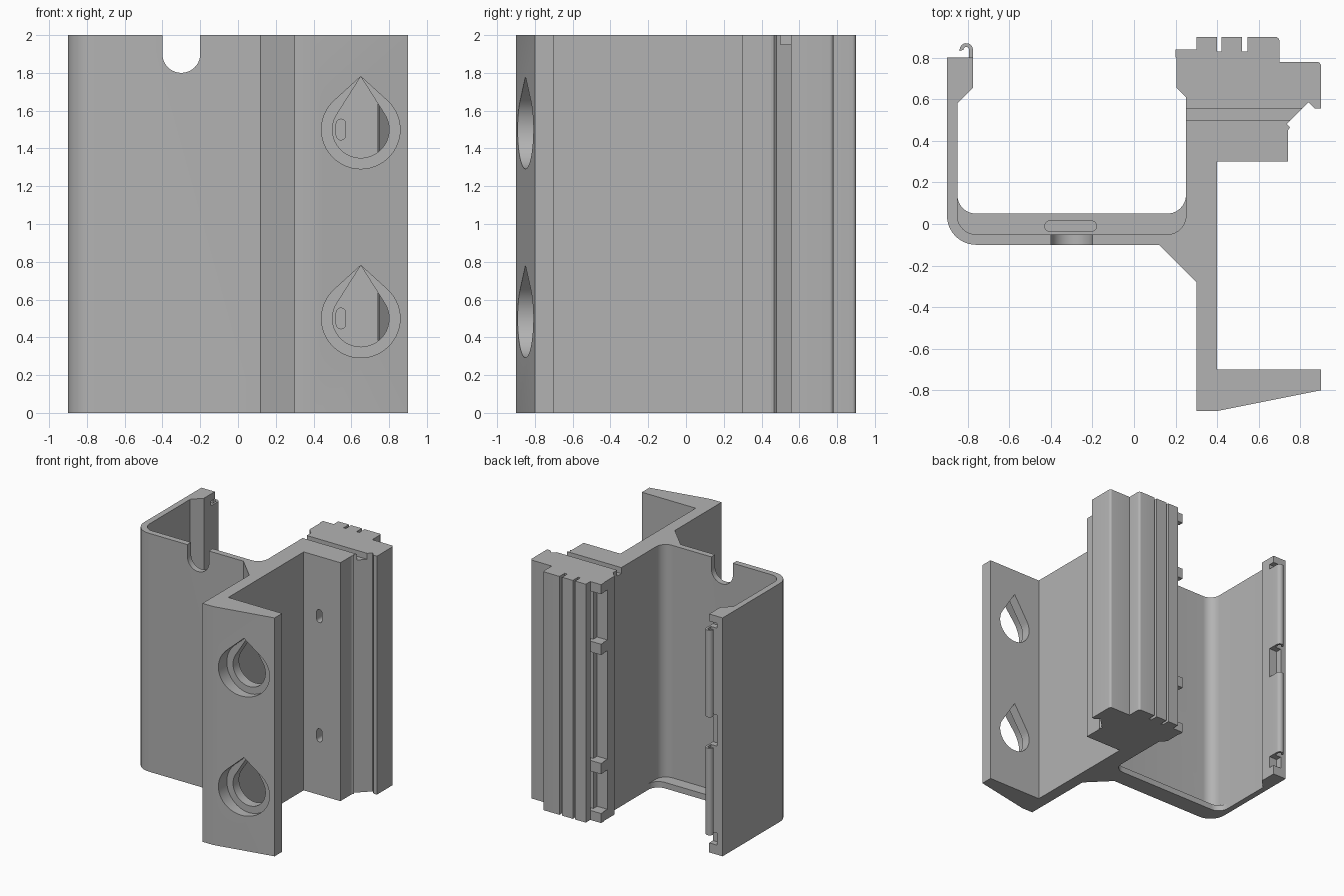
import bpy, bmesh, math

cube = bpy.data.objects.get("Cube")
if cube:
    bpy.data.objects.remove(cube, do_unlink=True)

grey = bpy.data.materials.new("plain grey")
grey.use_nodes = True
COLOR = (0.45, 0.45, 0.45, 1)
grey.diffuse_color = COLOR
grey.node_tree.nodes["Principled BSDF"].inputs["Base Color"].default_value = COLOR


def arc(cx, cy, r, start, end, steps=10):
    """Points along an arc, angles in degrees."""
    angles = [math.radians(start + (end - start) * i / steps) for i in range(steps + 1)]
    return [(cx + r * math.cos(a), cy + r * math.sin(a)) for a in angles]


def prism(name, outline, low, high, axis="z"):
    """Extrude an outline along z, or an (x, z) outline along y."""
    bm = bmesh.new()
    place = (lambda u, v, w: (u, v, w)) if axis == "z" else (lambda u, v, w: (u, w, v))
    face = bm.faces.new([bm.verts.new(place(u, v, low)) for u, v in outline])
    moved = bmesh.ops.extrude_face_region(bm, geom=[face])["geom"]
    verts = [g for g in moved if isinstance(g, bmesh.types.BMVert)]
    bmesh.ops.translate(bm, verts=verts, vec=place(0, 0, high - low))
    bmesh.ops.recalc_face_normals(bm, faces=bm.faces)
    mesh = bpy.data.meshes.new(name)
    bm.to_mesh(mesh)
    bm.free()
    mesh.materials.append(grey)
    obj = bpy.data.objects.new(name, mesh)
    bpy.context.collection.objects.link(obj)
    return obj


def rect(x0, y0, x1, y1):
    return [(x0, y0), (x1, y0), (x1, y1), (x0, y1)]


def cut(target, cutter):
    mod = target.modifiers.new(cutter.name, "BOOLEAN")
    mod.operation, mod.solver, mod.object = "DIFFERENCE", "EXACT", cutter
    cutter.hide_render = True
    cutter.hide_set(True)
    cutter.display_type = "WIRE"


def teardrop(cx, cz, r, tip):
    side = math.degrees(math.acos(r / tip))
    return arc(cx, cz, r, 90 + side, 450 - side, 40) + [(cx, cz + tip)]


def slot(cx, cy, r, half, vertical=True):
    """Round-ended slot outline."""
    if vertical:
        return arc(cx, cy + half, r, 0, 180) + arc(cx, cy - half, r, 180, 360)
    return arc(cx + half, cy, r, -90, 90) + arc(cx - half, cy, r, 90, 270)


# Outer side of the extruded section, from the left wall round to the rear block
section = [(-0.9, 0.8)] + arc(-0.76, 0.04, 0.14, 180, 270)
section += [(0.12, -0.1), (0.3, -0.28), (0.3, -0.9), (0.4, -0.9), (0.9, -0.8),
            (0.9, -0.7), (0.4, -0.7), (0.4, 0.3), (0.74, 0.3), (0.74, 0.45),
            (0.75, 0.465), (0.735, 0.48), (0.84, 0.585), (0.87, 0.555), (0.9, 0.555)]
section += arc(0.88, 0.76, 0.02, 0, 90, 4) + [(0.7, 0.78)] + arc(0.68, 0.88, 0.02, 0, 90, 4)
# Rear grooves
for right, left in ((0.545, 0.52), (0.42, 0.4)):
    section += [(right, 0.9), (right, 0.83), (left, 0.83), (left, 0.9)]
# Rear channel, then the inside of the tray
section += [(0.3, 0.9), (0.3, 0.84), (0.33, 0.84), (0.33, 0.8), (0.3, 0.8), (0.3, 0.75),
            (0.205, 0.75), (0.205, 0.655), (0.25, 0.61)]
section += arc(0.16, 0.04, 0.09, 0, -90) + arc(-0.76, 0.04, 0.09, 270, 180)
section += [(-0.85, 0.58), (-0.775, 0.655), (-0.775, 0.75), (-0.85, 0.75), (-0.85, 0.8)]
body = prism("body", section, 0, 2)

# Rounded notch in the front wall
cut(body, prism("notch_cutter", [(-0.2, 2.1), (-0.4, 2.1)] + arc(-0.3, 1.9, 0.1, 180, 360, 20),
                -0.2, 0.02, "y"))
# Cross groove on top of the rear block
cut(body, prism("groove_cutter", rect(0.2, 0.5, 0.95, 0.555), 1.95, 2.1))

# Teardrop mounting holes and the small slots behind them
for i, z in enumerate((0.5, 1.5)):
    cut(body, prism(f"hole_cutter_{i}", teardrop(0.65, z, 0.15, 0.28), -1, -0.6, "y"))
    cut(body, prism(f"counterbore_cutter_{i}", teardrop(0.65, z, 0.208, 0.281), -1, -0.78, "y"))
    cut(body, prism(f"slot_cutter_{i}", slot(0.545, z, 0.025, 0.03), 0.2, 0.4, "y"))

# Thicker foot across the bottom of the tray
foot = prism("bottom_ledge", [(-0.87, 0.14)] + arc(-0.76, 0.14, 0.09, 180, 270)
             + arc(0.16, 0.14, 0.09, 270, 360) + [(0.27, 0.14), (0.27, -0.04),
             (0.2, -0.08), (-0.8, -0.08), (-0.87, 0)], 0, 0.05)
cut(foot, prism("ledge_recess_cutter", slot(-0.305, -0.01, 0.025, 0.1, False), 0.025, 0.1))

parts = [body, foot]
# Curled clip strips on the left wall
hook = [(-0.85, 0.75), (-0.775, 0.75)] + arc(-0.807, 0.838, 0.032, 0, 190, 12)
hook += arc(-0.807, 0.838, 0.014, 180, 0, 8) + [(-0.793, 0.8), (-0.85, 0.8)]
for i, (low, high) in enumerate(((0.18, 0.91), (1.17, 1.9))):
    parts.append(prism(f"clip_strip_{i}", hook, low, high))
for i, (low, high) in enumerate(((0, 0.08), (1.94, 2))):
    parts.append(prism(f"clip_end_{i}", rect(-0.85, 0.75, -0.775, 0.8), low, high))

# Catches in the rear channel
for i, (low, high) in enumerate(((0, 0.08), (0.41, 0.5), (1.41, 1.5), (1.92, 2))):
    parts.append(prism(f"catch_block_{i}", rect(0.205, 0.75, 0.3, 0.8), low, high))
    parts.append(prism(f"catch_plate_{i}", rect(0.2, 0.8, 0.33, 0.84), low, high))

# Smooth the round parts, keep the edges sharp
bpy.ops.object.select_all(action="DESELECT")
for part in parts:
    bpy.context.view_layer.objects.active = part
    part.select_set(True)
    for mod in list(part.modifiers):
        bpy.ops.object.modifier_apply(modifier=mod.name)
bpy.ops.object.shade_smooth_by_angle(angle=math.radians(30))
